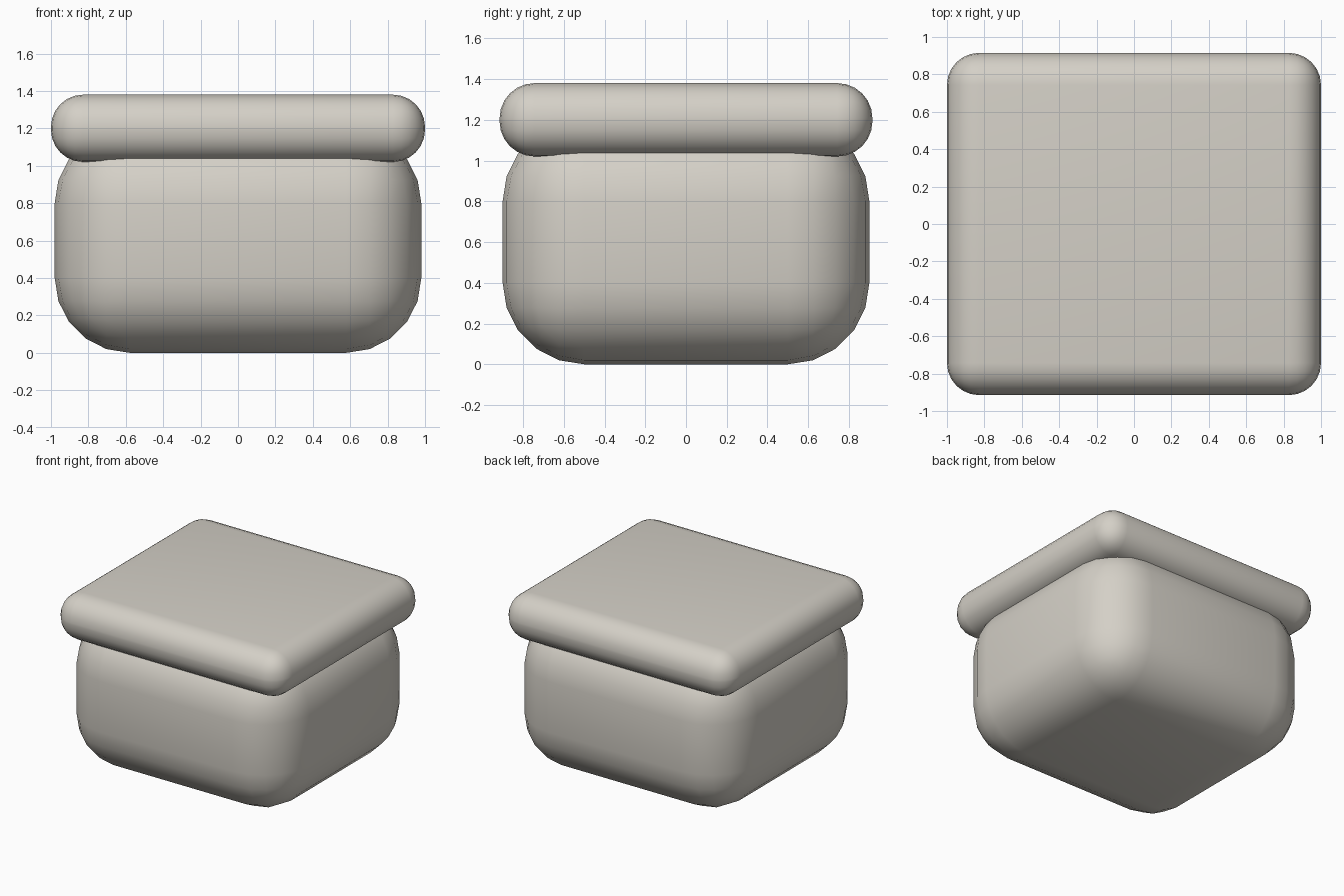
import bpy
import math

if "Cube" in bpy.data.objects:
    bpy.data.objects.remove(bpy.data.objects["Cube"])


def material(name, rgb):
    m = bpy.data.materials.new(name)
    m.diffuse_color = (*rgb, 1)
    m.use_nodes = True
    m.node_tree.nodes["Principled BSDF"].inputs["Base Color"].default_value = m.diffuse_color
    return m


def rounded_box(name, size, bottom, radius, segments, mat):
    bpy.ops.mesh.primitive_cube_add(size=1, location=(0, 0, bottom + size[2] / 2))
    box = bpy.context.object
    box.name = name
    box.scale = size
    bpy.ops.object.transform_apply(location=False, rotation=False, scale=True)
    bevel = box.modifiers.new("rounded_edges", 'BEVEL')
    bevel.width = radius
    bevel.segments = segments
    bpy.ops.object.modifier_apply(modifier=bevel.name)
    bpy.ops.object.shade_smooth_by_angle(angle=math.radians(40))
    box.data.materials.append(mat)
    return box


stone = material("warm_grey", (0.66, 0.63, 0.57))

# Soft, heavily rounded container
rounded_box("body", (1.96, 1.80, 1.20), 0.0, 0.40, 5, stone)
# Overhanging cushion-like lid
rounded_box("lid", (2.00, 1.83, 0.36), 1.02, 0.172, 6, stone)
